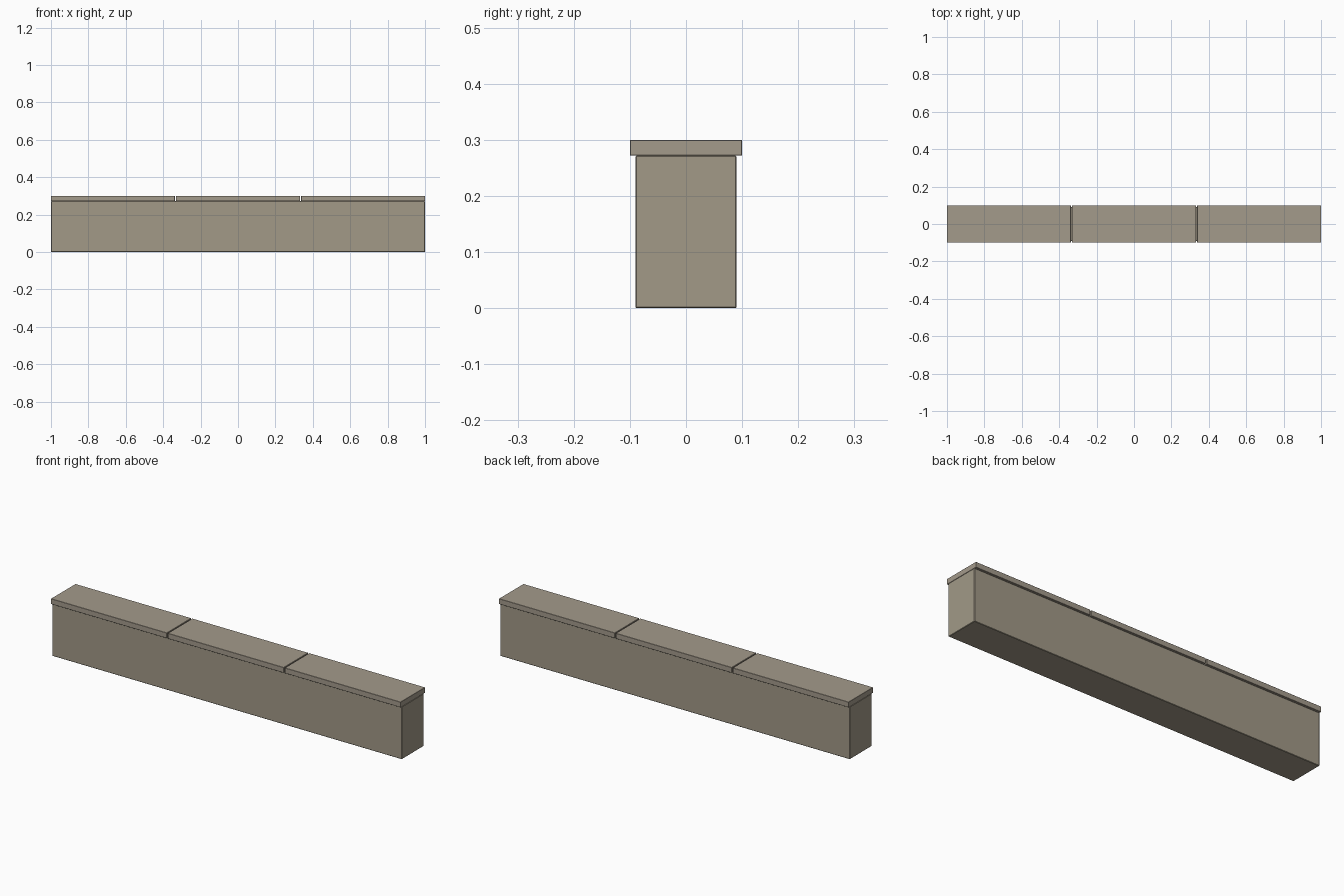
import bpy

if "Cube" in bpy.data.objects:
    bpy.data.objects.remove(bpy.data.objects["Cube"])


def material(name, color):
    m = bpy.data.materials.new(name)
    m.diffuse_color = (*color, 1)
    m.use_nodes = True
    m.node_tree.nodes["Principled BSDF"].inputs["Base Color"].default_value = m.diffuse_color
    return m


def block(name, x, y, z, mat, bevel):
    """Box spanning the given (min, max) ranges, with chamfered edges."""
    spans = (x, y, z)
    bpy.ops.mesh.primitive_cube_add(size=1, location=[(a + b) / 2 for a, b in spans])
    ob = bpy.context.object
    ob.name = name
    ob.scale = [b - a for a, b in spans]
    bpy.ops.object.transform_apply(location=False, rotation=False, scale=True)
    ob.data.materials.append(mat)
    mod = ob.modifiers.new("chamfer", "BEVEL")
    mod.width = bevel
    mod.segments = 1
    return ob


wall_stone = material("wall_stone", (0.36, 0.32, 0.245))
cap_stone = material("cap_stone", (0.37, 0.325, 0.26))

# Low wall body
block("wall_body", (-1, 1), (-0.09, 0.09), (0, 0.272), wall_stone, 0.002)

# Three overhanging coping stones separated by thin open joints
COUNT, GAP = 3, 0.006
length = (2 - GAP * (COUNT - 1)) / COUNT
for i in range(COUNT):
    x0 = -1 + i * (length + GAP)
    block(f"coping_stone_{i + 1}", (x0, x0 + length), (-0.1, 0.1), (0.272, 0.3), cap_stone, 0.001)
